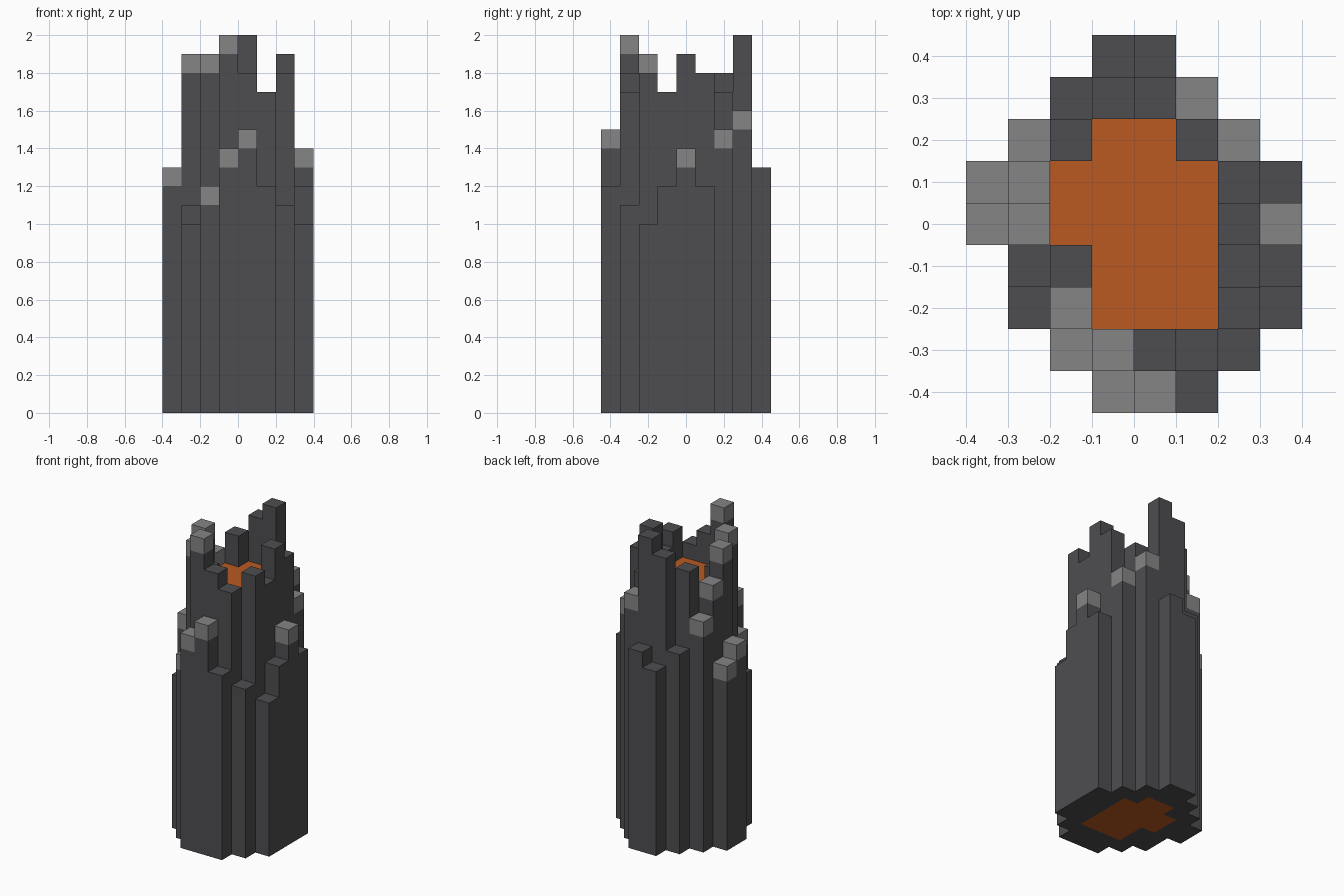
import bpy, bmesh

if "Cube" in bpy.data.objects:
    bpy.data.objects.remove(bpy.data.objects["Cube"], do_unlink=True)

CELL = 0.1
# Column heights in cells, back row first; g = pale cap block, C = core, . = empty
PLAN = """
.   .   .   12  13  .   .   .
.   .   13  19  20  16g .   .
.   15g 18  C   C   17  15g .
12g 17g C   C   C   C   18  12
13g 19g C   C   C   C   19  14g
.   11  17  C   C   C   17  12
.   10  19g C   C   C   18  10
.   .   12g 20g 18  17  11  .
.   .   .   14g 15g 12  .   .
"""
CORE_HEIGHT = 16
SIDES = ((1, 0), (0, 1), (-1, 0), (0, -1))


def material(name, colour):
    mat = bpy.data.materials.new(name)
    mat.use_nodes = True
    mat.diffuse_color = (*colour, 1)
    mat.node_tree.nodes["Principled BSDF"].inputs["Base Color"].default_value = (*colour, 1)
    return mat


def read_plan():
    rows = [line.split() for line in PLAN.strip().splitlines()][::-1]
    cells = {}
    for j, row in enumerate(rows):
        for i, token in enumerate(row):
            if token == "C":
                cells[i, j] = (CORE_HEIGHT, "core")
            elif token != ".":
                cells[i, j] = (int(token.rstrip("g")), "capped" if "g" in token else "plain")
    return cells, len(rows[0]), len(rows)


cells, width, depth = read_plan()


def build(name, kinds, materials):
    """Skin the columns of the given kinds, leaving out faces buried between them."""
    bm = bmesh.new()

    def quad(points, slot):
        verts = [bm.verts.new(((x - width / 2) * CELL, (y - depth / 2) * CELL, z * CELL))
                 for x, y, z in points]
        bm.faces.new(verts).material_index = slot

    for (i, j), (height, kind) in cells.items():
        if kind not in kinds:
            continue
        cap = int(kind == "capped")
        ring = [(i, j), (i + 1, j), (i + 1, j + 1), (i, j + 1)]
        quad([(x, y, height) for x, y in ring], cap)
        quad([(x, y, 0) for x, y in ring[::-1]], 0)
        for dx, dy in SIDES:
            low = cells.get((i + dx, j + dy), (0, ""))[0]
            # Edge of this side, running anticlockwise seen from above
            cx, cy = i + 0.5 + dx / 2, j + 0.5 + dy / 2
            ax, ay, bx, by = cx + dy / 2, cy - dx / 2, cx - dy / 2, cy + dx / 2
            split = max(low, height - cap)
            for z0, z1, slot in ((low, split, 0), (split, height, 1)):
                if z1 > z0:
                    quad([(ax, ay, z0), (bx, by, z0), (bx, by, z1), (ax, ay, z1)], slot)
    bmesh.ops.remove_doubles(bm, verts=bm.verts, dist=0.001)
    mesh = bpy.data.meshes.new(name)
    bm.to_mesh(mesh)
    bm.free()
    for mat in materials:
        mesh.materials.append(mat)
    obj = bpy.data.objects.new(name, mesh)
    bpy.context.scene.collection.objects.link(obj)


dark_rock = material("dark rock", (0.076, 0.074, 0.082))
pale_rock = material("pale rock", (0.235, 0.235, 0.235))
molten_orange = material("molten orange", (0.49, 0.102, 0.016))

# Ring of stepped stone columns, some with pale cap blocks
build("rock_columns", ("plain", "capped"), (dark_rock, pale_rock))
# Flat molten core inside the ring, showing above and below
build("molten_core", ("core",), (molten_orange,))
